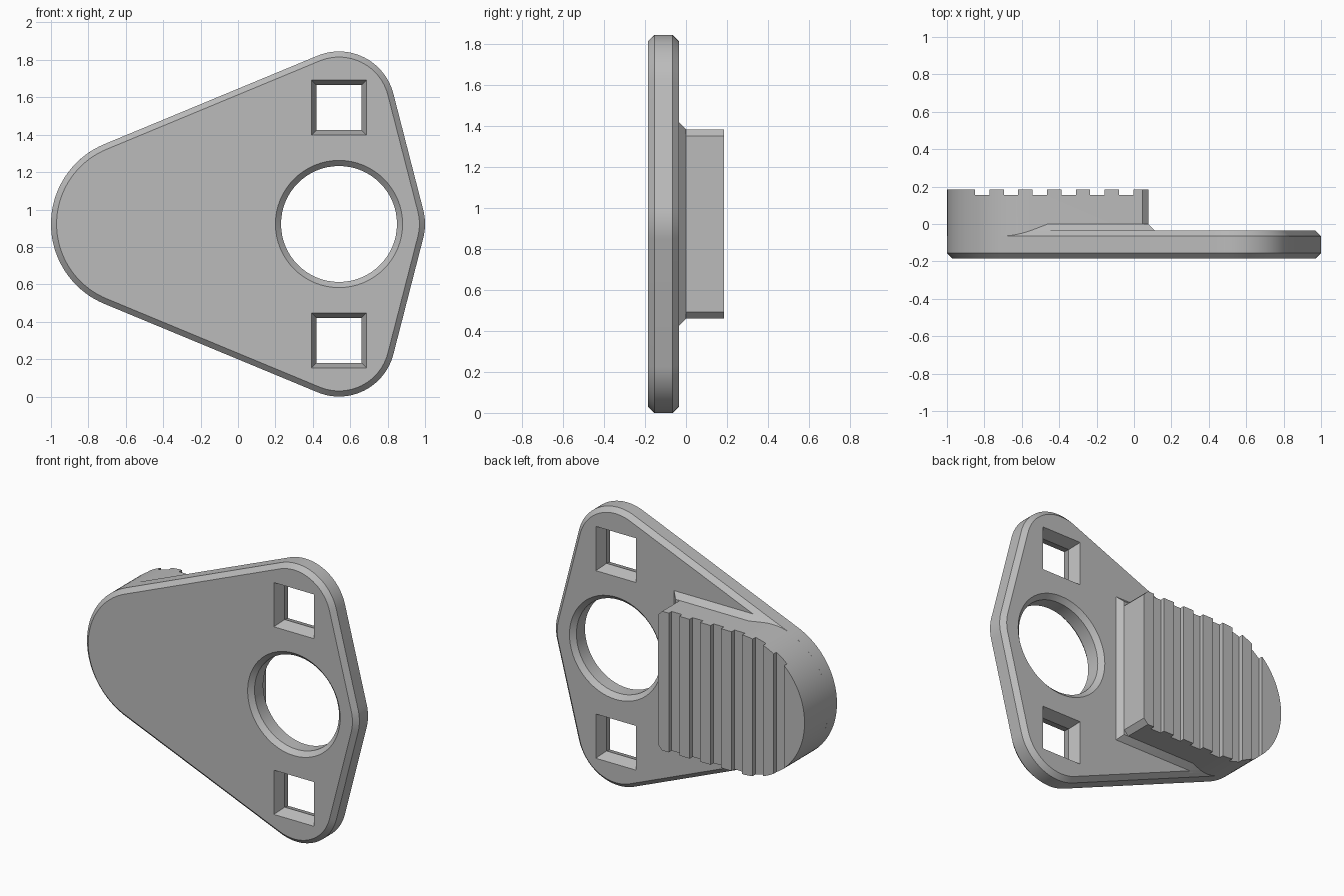
import bpy, bmesh, math

old = bpy.data.objects.get("Cube")
if old:
    bpy.data.objects.remove(old, do_unlink=True)

MID = 0.9225                    # height of the symmetry line
FRONT, BACK = -0.185, -0.035    # plate faces
BEVEL = 0.03
NOSE_X, NOSE_R = -0.538, 0.462  # large rounded end shared by plate and grip

grey = bpy.data.materials.new("plain grey")
grey.use_nodes = True
grey.diffuse_color = (0.5, 0.5, 0.5, 1)
grey.node_tree.nodes["Principled BSDF"].inputs["Base Color"].default_value = (0.5, 0.5, 0.5, 1)


def arc(cx, cz, r, start, end, steps=24):
    angles = [math.radians(start + (end - start) * i / steps) for i in range(steps + 1)]
    return [(cx + r * math.cos(a), cz + r * math.sin(a)) for a in angles]


def rect(x0, x1, z0, z1):
    return [(x0, z0), (x1, z0), (x1, z1), (x0, z1)]


def loft(name, sections):
    """Solid through (y, outline) sections stacked from front to back."""
    bm = bmesh.new()
    rings = [[bm.verts.new((x, y, z)) for x, z in pts] for y, pts in sections]
    for a, b in zip(rings, rings[1:]):
        for i in range(len(a)):
            j = (i + 1) % len(a)
            bm.faces.new((a[i], a[j], b[j], b[i]))
    bm.faces.new(rings[0])
    bm.faces.new(rings[-1])
    bmesh.ops.recalc_face_normals(bm, faces=bm.faces)
    mesh = bpy.data.meshes.new(name)
    bm.to_mesh(mesh)
    bm.free()
    mesh.materials.append(grey)
    obj = bpy.data.objects.new(name, mesh)
    bpy.context.collection.objects.link(obj)
    return obj


def boolean(obj, tool, operation="DIFFERENCE"):
    """Apply a boolean and discard the tool."""
    mod = obj.modifiers.new("cut", "BOOLEAN")
    mod.operation, mod.object, mod.solver = operation, tool, "EXACT"
    graph = bpy.context.evaluated_depsgraph_get()
    mesh = bpy.data.meshes.new_from_object(obj.evaluated_get(graph))
    obj.modifiers.clear()
    obj.data = mesh
    bpy.data.objects.remove(tool, do_unlink=True)


def plate_outline(inset):
    """Rounded triangular outline, made of four tangent arcs."""
    gap, r = 0.6225, 0.3 - inset
    return (arc(0.70, MID, r, -14.4, 14.4, 8)
            + arc(0.54, MID + gap, r, 14.4, 112.5)
            + arc(NOSE_X, MID, NOSE_R - inset, 112.5, 247.5, 40)
            + arc(0.54, MID - gap, r, 247.5, 345.6))


# Plate with bevelled rims
plate = loft("plate", [(FRONT, plate_outline(BEVEL)), (FRONT + BEVEL, plate_outline(0)),
                       (BACK - BEVEL, plate_outline(0)), (BACK, plate_outline(BEVEL))])

# Round hole, bevelled on both faces
over = 0.02


def disc(r):
    return arc(0.54, MID, r, 0, 360, 64)[:-1]


boolean(plate, loft("round_cutter", [
    (FRONT - over, disc(0.31 + BEVEL + over)), (FRONT + BEVEL, disc(0.31)),
    (BACK - BEVEL, disc(0.31)), (BACK + over, disc(0.31 + BEVEL + over))]))

# Square slots, narrowing to the middle of the plate
for side in (-1, 1):
    cz = MID + side * 0.6225
    wide, narrow = [rect(0.54 - h, 0.54 + h, cz - h, cz + h) for h in (0.154, 0.12)]
    boolean(plate, loft("slot_cutter", [(FRONT - over, wide), ((FRONT + BACK) / 2, narrow),
                                        (BACK + over, wide)]))

# Raised grip with a round nose and clipped corners
END, CLIP = 0.077, 0.032
grip_outline = arc(NOSE_X, MID, NOSE_R, 90, 270, 48) + [
    (END - CLIP, MID - NOSE_R), (END, MID - NOSE_R + CLIP),
    (END, MID + NOSE_R - CLIP), (END - CLIP, MID + NOSE_R)]
grip = loft("grip", [(BACK - BEVEL, grip_outline), (-FRONT, grip_outline)])

# Grooves across the grip
for i in range(6):
    x = -0.85 + 0.154 * i
    slot = rect(x, x + 0.077, MID - 0.6, MID + 0.6)
    boolean(grip, loft("groove_cutter", [(-FRONT - 0.03, slot), (0.25, slot)]))


# Sloped skirt around the grip, trimmed along the plate's bevel
def skirt_outline(grow):
    half = NOSE_R + grow
    return rect(-0.75, END + grow, MID - half, MID + half)


skirt = loft("grip_skirt", [(BACK - 0.01, skirt_outline(0.045)), (0, skirt_outline(0))])
trim = loft("skirt_trim", [(FRONT, plate_outline(0)), (BACK - BEVEL, plate_outline(0)),
                           (0.05, plate_outline(0.05 - BACK + BEVEL))])
boolean(skirt, trim, "INTERSECT")

# Smooth curved walls, crisp edges
bpy.ops.object.select_all(action="DESELECT")
for obj in (plate, grip, skirt):
    obj.select_set(True)
bpy.context.view_layer.objects.active = plate
bpy.ops.object.shade_smooth_by_angle(angle=math.radians(30))
